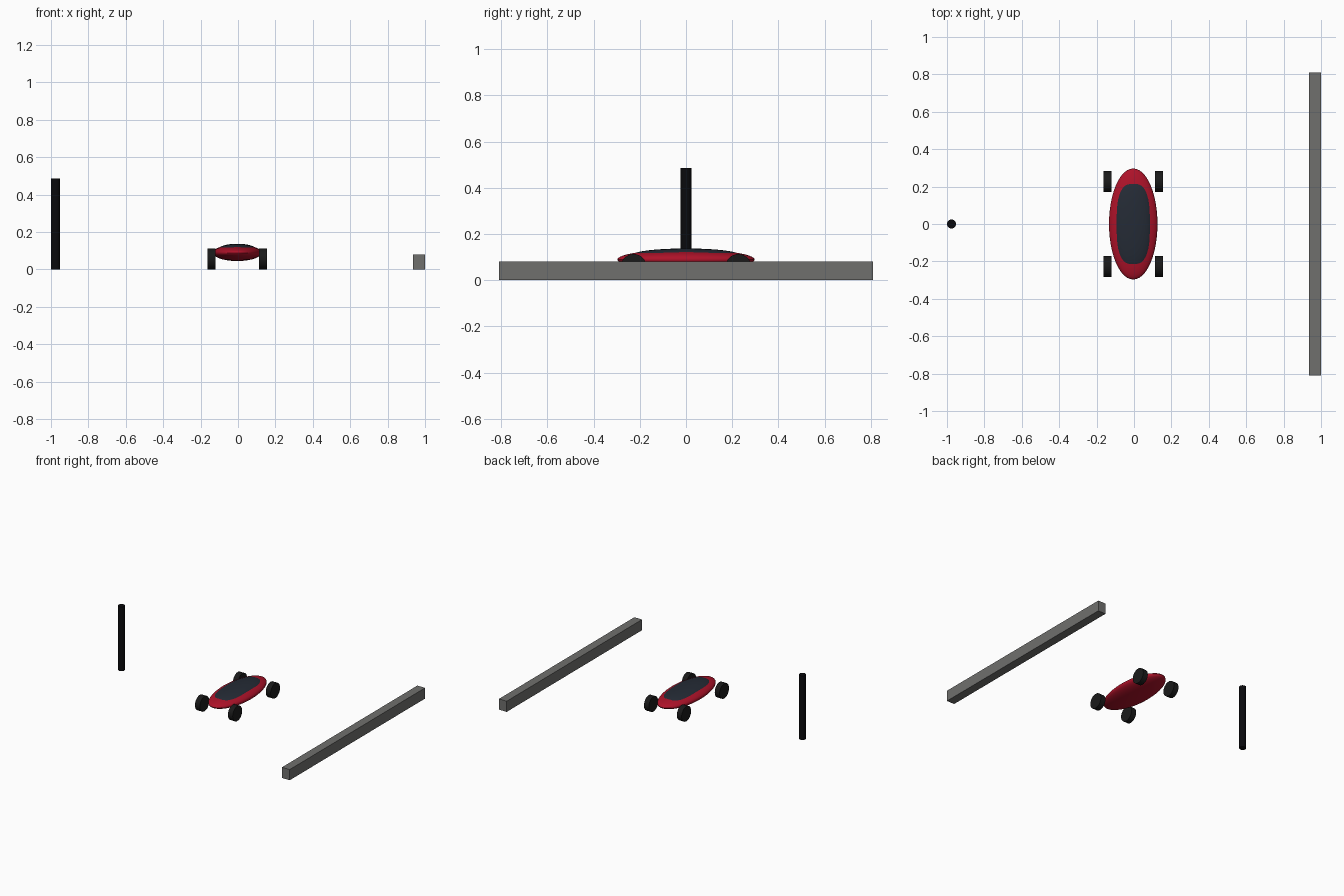
import bpy, bmesh, math

if "Cube" in bpy.data.objects:
    bpy.data.objects.remove(bpy.data.objects["Cube"])

CX = -0.004            # car centre line
A, B, C, ZB = 0.1296, 0.297, 0.044, 0.089   # body half sizes and height


def finish(ob, name, color, smooth=True):
    ob.name = name
    mat = bpy.data.materials.new(name + "_paint")
    mat.diffuse_color = (*color, 1)
    mat.use_nodes = True
    mat.node_tree.nodes["Principled BSDF"].inputs["Base Color"].default_value = mat.diffuse_color
    ob.data.materials.append(mat)
    if smooth:
        bpy.ops.object.select_all(action='DESELECT')
        ob.select_set(True)
        bpy.context.view_layer.objects.active = ob
        bpy.ops.object.shade_smooth_by_angle(angle=math.radians(35))
    return ob


def apply_transform():
    bpy.ops.object.transform_apply(location=False, rotation=True, scale=True)


# Car body: flattened ellipsoid
bpy.ops.mesh.primitive_uv_sphere_add(segments=48, ring_count=24, radius=1, location=(CX, 0, ZB))
body = bpy.context.object
body.scale = (A, B, C)
apply_transform()
finish(body, "car_body", (0.42, 0.006, 0.022))

# Canopy: rounded-rectangle shell lying just over the body
bm = bmesh.new()
SEG, a, b = 48, 0.0905, 0.218


def shell_point(t, ang, lift):
    c, s = math.cos(ang), math.sin(ang)
    x = a * t * math.copysign(abs(c) ** 0.72, c)
    y = b * t * math.copysign(abs(s) ** 0.72, s)
    z = ZB + C * math.sqrt(1 - (x / A) ** 2 - (y / B) ** 2) + lift
    return bm.verts.new((x + CX, y, z))


top = shell_point(0, 0, 0.004)
rings = []
for t in (0.15, 0.3, 0.45, 0.6, 0.75, 0.87, 0.95, 1.0):
    lift = 0.004 * (1 - t ** 6) - 0.0005 * (t == 1)
    rings.append([shell_point(t, 2 * math.pi * i / SEG, lift) for i in range(SEG)])
for i in range(SEG):
    j = (i + 1) % SEG
    bm.faces.new((top, rings[0][i], rings[0][j]))
    for inner, outer in zip(rings, rings[1:]):
        bm.faces.new((inner[i], outer[i], outer[j], inner[j]))
mesh = bpy.data.meshes.new("canopy")
bm.to_mesh(mesh)
bm.free()
canopy = bpy.data.objects.new("canopy", mesh)
bpy.context.collection.objects.link(canopy)
finish(canopy, "canopy", (0.018, 0.024, 0.036))

# Four wheels
for sx, side in ((-1, "left"), (1, "right")):
    for sy, end in ((-1, "front"), (1, "back")):
        bpy.ops.mesh.primitive_cylinder_add(
            vertices=32, radius=0.0565, depth=0.0405,
            location=(CX + sx * 0.1377, sy * 0.2267, 0.0565),
            rotation=(0, math.pi / 2, 0))
        apply_transform()
        finish(bpy.context.object, f"{end}_{side}_wheel", (0.01, 0.01, 0.01))

# Post beside the car
bpy.ops.mesh.primitive_cylinder_add(vertices=32, radius=0.0243, depth=0.486,
                                    location=(-0.9757, 0, 0.243))
finish(bpy.context.object, "post", (0.003, 0.003, 0.004))

# Long kerb on the other side
bpy.ops.mesh.primitive_cube_add(size=1, location=(0.9676, 0, 0.0405))
kerb = bpy.context.object
kerb.scale = (0.0648, 1.6194, 0.081)
apply_transform()
finish(kerb, "kerb", (0.16, 0.16, 0.155), smooth=False)
